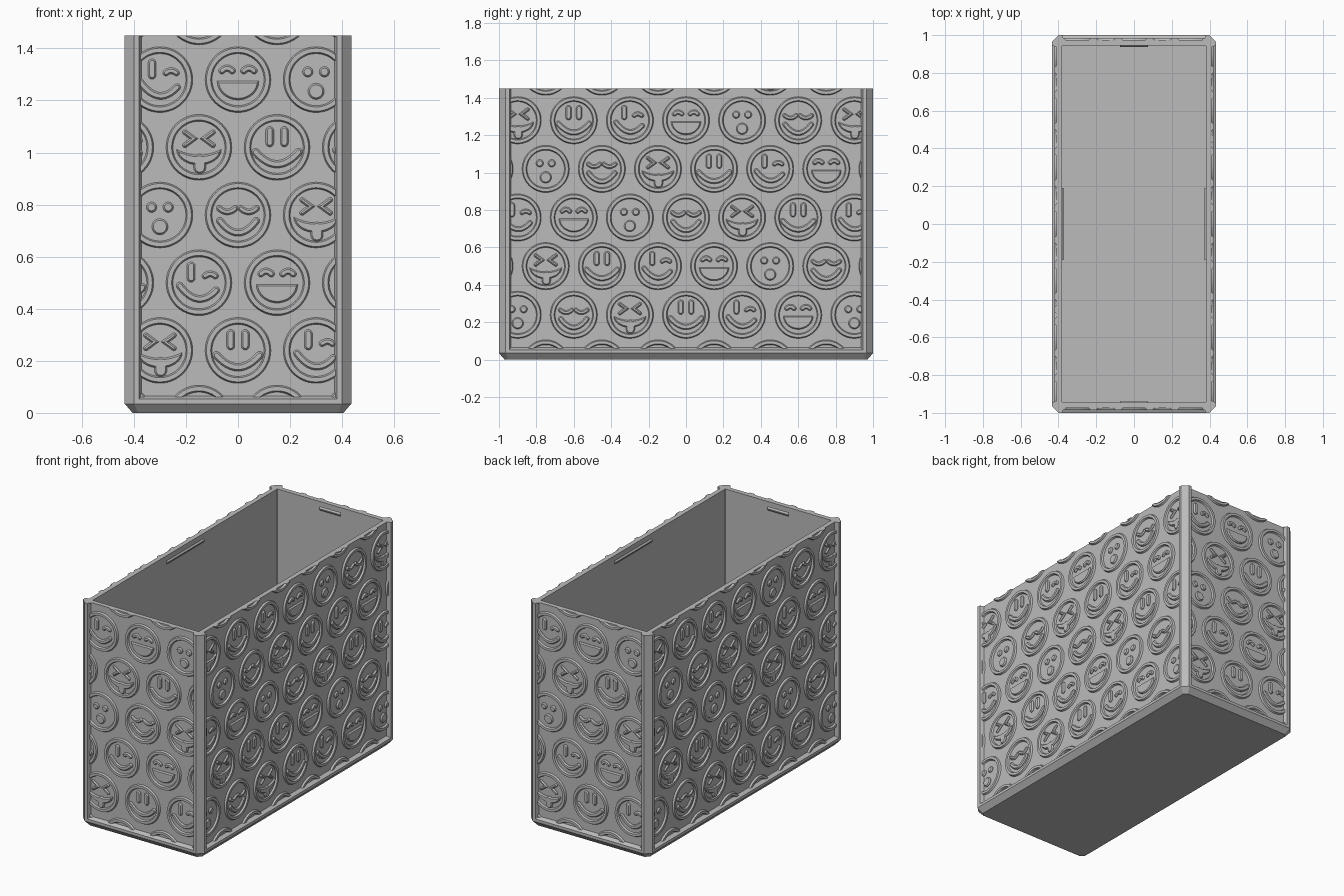
import bpy, bmesh
from math import sin, cos, pi, tau, radians
from mathutils import Vector, Matrix

cube = bpy.data.objects.get("Cube")
if cube:
    bpy.data.objects.remove(cube, do_unlink=True)

HX, HY, TOP = 0.435, 1.0, 1.45      # outer half sizes and height
RECESS, WALL, RELIEF = 0.025, 0.03, 0.011
PITCH, ROW, ROW0 = 0.3, 0.26, 0.24  # badge grid

grey = bpy.data.materials.new("plain grey")
grey.use_nodes = True
grey.diffuse_color = (0.5, 0.5, 0.5, 1)
grey.node_tree.nodes["Principled BSDF"].inputs["Base Color"].default_value = (0.5, 0.5, 0.5, 1)


def finish(bm, name):
    bmesh.ops.recalc_face_normals(bm, faces=bm.faces)
    mesh = bpy.data.meshes.new(name)
    bm.to_mesh(mesh)
    bm.free()
    mesh.materials.append(grey)
    obj = bpy.data.objects.new(name, mesh)
    bpy.context.collection.objects.link(obj)
    return obj


def loft(bm, loops, cyclic=False):
    """Skin matching closed loops; cap the ends unless the loft is cyclic."""
    rows = [[bm.verts.new(p) for p in loop] for loop in loops]
    n = len(rows[0])
    pairs = list(zip(rows, rows[1:])) + ([(rows[-1], rows[0])] if cyclic else [])
    for a, b in pairs:
        for i in range(n):
            j = (i + 1) % n
            bm.faces.new((a[i], a[j], b[j], b[i]))
    if not cyclic:
        bm.faces.new(rows[0][::-1])
        bm.faces.new(rows[-1])


def octagon(x, y, c, z):
    pts = [(x, y - c), (x - c, y), (c - x, y), (-x, y - c),
           (-x, c - y), (c - x, -y), (x - c, -y), (x, c - y)]
    return [(px, py, z) for px, py in pts]


# Open box: bevelled foot, recessed walls, rim, inner walls and floor
px, py = HX - RECESS, HY - RECESS
bm = bmesh.new()
loft(bm, [octagon(HX - 0.03, HY - 0.03, 0.022, 0),
          octagon(HX, HY, 0.035, 0.035),
          octagon(HX, HY, 0.035, 0.053),
          octagon(px, py, 0.01, 0.065),
          octagon(px, py, 0.01, TOP),
          octagon(px - WALL, py - WALL, 0.002, TOP),
          octagon(px - WALL, py - WALL, 0.002, 0.04)])
finish(bm, "open_box")

# Corner posts
section = [(-0.035, 0), (-0.055, 0), (-0.065, -0.027),
           (-0.027, -0.065), (0, -0.055), (0, -0.035)]
for sx, side in ((1, "left"), (-1, "right")):
    for sy, end in ((-1, "front"), (1, "back")):
        bm = bmesh.new()
        loft(bm, [[(sx * (HX + a), sy * (HY + b), z) for a, b in section]
                  for z in (0.045, TOP)])
        finish(bm, f"{end}_{side}_post")


# Two-dimensional outlines for the raised faces
def circle(r, cx=0, cy=0, n=24):
    return [Vector((cx + r * cos(tau * i / n), cy + r * sin(tau * i / n))) for i in range(n)]


def offsets(pts, closed):
    """Mitred left-hand normals along a path."""
    out, n = [], len(pts)
    for i, p in enumerate(pts):
        a = pts[i - 1] if closed or i > 0 else None
        b = pts[(i + 1) % n] if closed or i < n - 1 else None
        dirs = [(q - o).normalized() for o, q in ((a, p), (p, b)) if o is not None and q is not None]
        norms = [Vector((-d.y, d.x)) for d in dirs]
        m = sum(norms, Vector((0, 0))).normalized()
        out.append(m / max(m.dot(norms[0]), 0.5))
    return out


def stroke(path, half):
    """Outline of a path with round ends, anticlockwise."""
    pts = [Vector(p) for p in path]
    norm = offsets(pts, False)
    right = [p - n * half for p, n in zip(pts, norm)]
    left = [p + n * half for p, n in zip(pts, norm)]

    def cap(p, n):
        t = Vector((n.y, -n.x))
        return [p + (-n * cos(a) + t * sin(a)) * half for a in (pi * k / 6 for k in range(1, 6))]
    return right + cap(pts[-1], norm[-1]) + left[::-1] + cap(pts[0], -norm[0])


def bow(cx, cy, w, sag, half, tilt=0, n=12):
    """Curved stroke: positive sag hangs down, negative arches up."""
    path = []
    for i in range(n + 1):
        t = 2 * i / n - 1
        path.append((cx + w * t, cy - sag * (1 - t * t) + tilt * t))
    return stroke(path, half)


def half_moon(w, top, depth, sag, n=16):
    low = [Vector((-w * cos(pi * i / n), top - depth * sin(pi * i / n))) for i in range(n + 1)]
    high = [Vector((w * t, top - sag * (1 - t * t))) for t in (1 - 2 * i / 8 for i in range(1, 8))]
    return low + high


def bar_eye(x):
    return stroke([(x, 0.017), (x, 0.065)], 0.0155)


def chevron(s):
    path = [(s * 0.054, 0.058), (s * 0.02, 0.033), (s * 0.054, 0.008)]
    return stroke(path, 0.0095)


# Expressions in the order in which they repeat along a row
FACES = [
    [chevron(-1), chevron(1), half_moon(0.086, -0.008, 0.06, 0.022),
     stroke([(0.003, -0.05), (0.003, -0.078)], 0.024)],
    [bar_eye(-0.028), bar_eye(0.028), bow(0, -0.018, 0.083, 0.047, 0.0145)],
    [bar_eye(-0.03), bow(0.043, 0.026, 0.02, -0.008, 0.012),
     bow(-0.004, -0.02, 0.07, 0.042, 0.0135, -0.009)],
    [bow(-0.042, 0.034, 0.02, -0.01, 0.0125), bow(0.042, 0.034, 0.02, -0.01, 0.0125),
     half_moon(0.08, -0.006, 0.072, 0)],
    [circle(0.02, -0.032, 0.03), circle(0.02, 0.032, 0.03), circle(0.031, 0, -0.045)],
    [bow(-0.041, 0.026, 0.031, 0.014, 0.0115), bow(0.041, 0.026, 0.031, 0.014, 0.0115),
     bow(0, -0.022, 0.07, 0.046, 0.0135)],
]


def badge(bm, kind, u, v):
    def place(outline, h):
        return [(u + p.x, -h, v + p.y) for p in outline]
    rings = ((0.128, -0.004), (0.121, RELIEF), (0.105, RELIEF), (0.098, -0.004))
    loft(bm, [place(circle(r, n=48), h) for r, h in rings], cyclic=True)
    for outline in FACES[kind]:
        inner = [p + n * 0.006 for p, n in zip(outline, offsets(outline, True))]
        loft(bm, [place(outline, -0.004), place(outline, 0.003), place(inner, RELIEF)])


def trim(bm, co, no):
    """Cut away what lies beyond a plane and close the cut."""
    geom = bm.verts[:] + bm.edges[:] + bm.faces[:]
    bmesh.ops.bisect_plane(bm, geom=geom, dist=1e-5, plane_co=co, plane_no=no, clear_outer=True)
    bmesh.ops.holes_fill(bm, edges=[e for e in bm.edges if e.is_boundary], sides=0)


def relief_panel(name, half, dist, angle):
    bm = bmesh.new()
    for row in range(-1, 6):
        start = -3 * PITCH + (row % 2) * PITCH / 2
        for k in range(-1, 8):
            u = start + k * PITCH
            if abs(u) < half + 0.125:
                badge(bm, (4 + 2 * row + k) % 6, u, ROW0 + row * ROW)
    trim(bm, (half, 0, 0), (1, 0, 0))
    trim(bm, (-half, 0, 0), (-1, 0, 0))
    trim(bm, (0, 0, TOP), (0, 0, 1))
    trim(bm, (0, 0, 0.061), (0, 0, -1))
    move = Matrix.Rotation(radians(angle), 4, "Z") @ Matrix.Translation((0, -dist, 0))
    bmesh.ops.transform(bm, matrix=move, verts=bm.verts)
    finish(bm, name)


# Raised faces on the four walls, and a small catch inside each wall
for name, half, dist, angle, catch in (("front", HX - 0.061, py, 0, 0.075),
                                       ("left", HY - 0.061, px, 90, 0.19),
                                       ("back", HX - 0.061, py, 180, 0.075),
                                       ("right", HY - 0.061, px, 270, 0.19)):
    relief_panel(name + "_relief", half, dist, angle)
    inside = dist - WALL
    wedge = [(-0.002, -0.014), (0.008, -0.003), (0.008, 0.003), (-0.002, 0.014)]
    bm = bmesh.new()
    loft(bm, [[(x, -inside + d, 1.405 + z) for d, z in wedge] for x in (-catch, catch)])
    bmesh.ops.rotate(bm, verts=bm.verts, matrix=Matrix.Rotation(radians(angle), 3, "Z"))
    finish(bm, name + "_catch")
